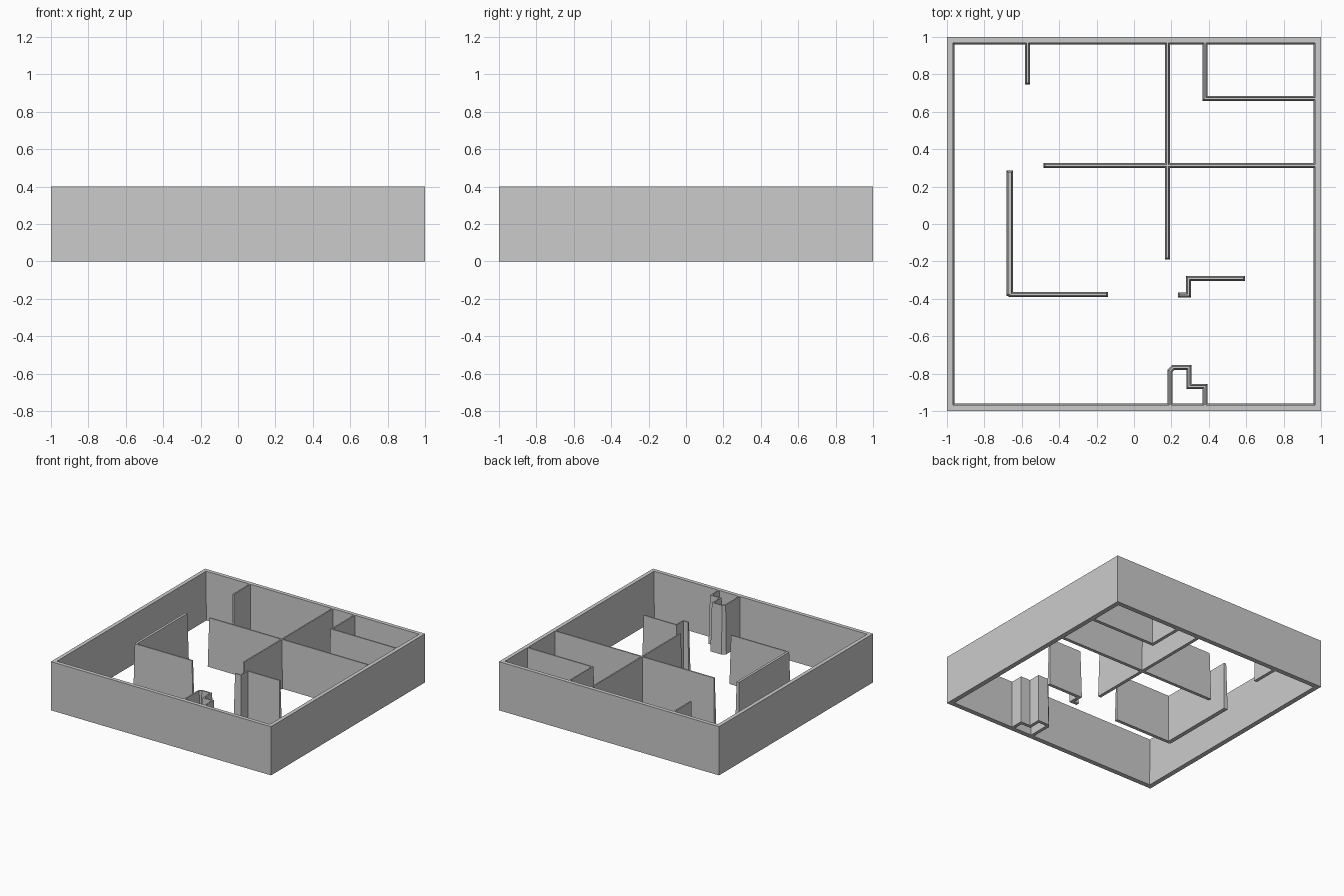
import bpy
import bmesh
from mathutils import Vector

HEIGHT = 0.4
DRAFT = 0.008       # walls flare by this much per side towards the floor
THIN = 0.0135       # half thickness at the floor
THICK = 0.018

if "Cube" in bpy.data.objects:
    bpy.data.objects.remove(bpy.data.objects["Cube"])

# Single plaster colour
grey = bpy.data.materials.new("plaster_grey")
grey.use_nodes = True
colour = (0.6, 0.6, 0.6, 1)
grey.diffuse_color = colour
grey.node_tree.nodes["Principled BSDF"].inputs["Base Color"].default_value = colour


def skin(name, rings, closed):
    """Bridge four-point cross-sections into one flat-shaded solid."""
    bm = bmesh.new()
    loops = [[bm.verts.new(p) for p in ring] for ring in rings]
    following = loops[1:] + loops[:1] if closed else loops[1:]
    for a, b in zip(loops, following):
        for i in range(4):
            j = (i + 1) % 4
            bm.faces.new((a[i], a[j], b[j], b[i]))
    if not closed:
        bm.faces.new(loops[0])
        bm.faces.new(loops[-1])
    bmesh.ops.recalc_face_normals(bm, faces=bm.faces)
    mesh = bpy.data.meshes.new(name)
    bm.to_mesh(mesh)
    bm.free()
    mesh.materials.append(grey)
    obj = bpy.data.objects.new(name, mesh)
    bpy.context.collection.objects.link(obj)
    return obj


def wall(name, path, half=THIN):
    """Tapered wall with mitred corners along a centre line."""
    pts = [Vector(p) for p in path]
    dirs = [(b - a).normalized() for a, b in zip(pts, pts[1:])]
    rings = []
    for i, p in enumerate(pts):
        before, after = dirs[max(i - 1, 0)], dirs[min(i, len(dirs) - 1)]
        n1 = Vector((-before.y, before.x))
        n2 = Vector((-after.y, after.x))
        side = (n1 + n2) / (1 + n1.dot(n2))
        # free ends lean inwards towards the top
        top = p.copy()
        if i == 0:
            top += after * DRAFT
        elif i == len(pts) - 1:
            top -= before * DRAFT
        upper = half - DRAFT
        rings.append([(*(p + side * half), 0), (*(top + side * upper), HEIGHT),
                      (*(top - side * upper), HEIGHT), (*(p - side * half), 0)])
    return skin(name, rings, False)


# Outer shell: upright outside, tapered inside
corners = [(-1, -1), (1, -1), (1, 1), (-1, 1)]
low, high = 0.96, 0.968
skin("outer_walls", [[(x, y, 0), (x, y, HEIGHT), (x * high, y * high, HEIGHT),
                      (x * low, y * low, 0)] for x, y in corners], True)

# Partitions
EDGE = 0.985        # partitions run into the outer walls
wall("back_left_stub", [(-0.57, EDGE), (-0.57, 0.745)])
wall("long_partition", [(0.18, EDGE), (0.18, -0.19)])
wall("cross_partition", [(-0.485, 0.313), (EDGE, 0.313)])
wall("closet_wall", [(0.38, EDGE), (0.38, 0.672), (EDGE, 0.672)])
wall("side_partition", [(-0.664, 0.285), (-0.664, -0.385)], THICK)
wall("hall_partition", [(-0.67, -0.378), (-0.14, -0.378)])
wall("stepped_partition", [(0.235, -0.38), (0.292, -0.38),
                           (0.292, -0.292), (0.594, -0.292)])
wall("entry_niche", [(0.193, -EDGE), (0.193, -0.785), (0.21, -0.768),
                     (0.293, -0.768), (0.293, -0.868), (0.38, -0.868),
                     (0.38, -EDGE)])
